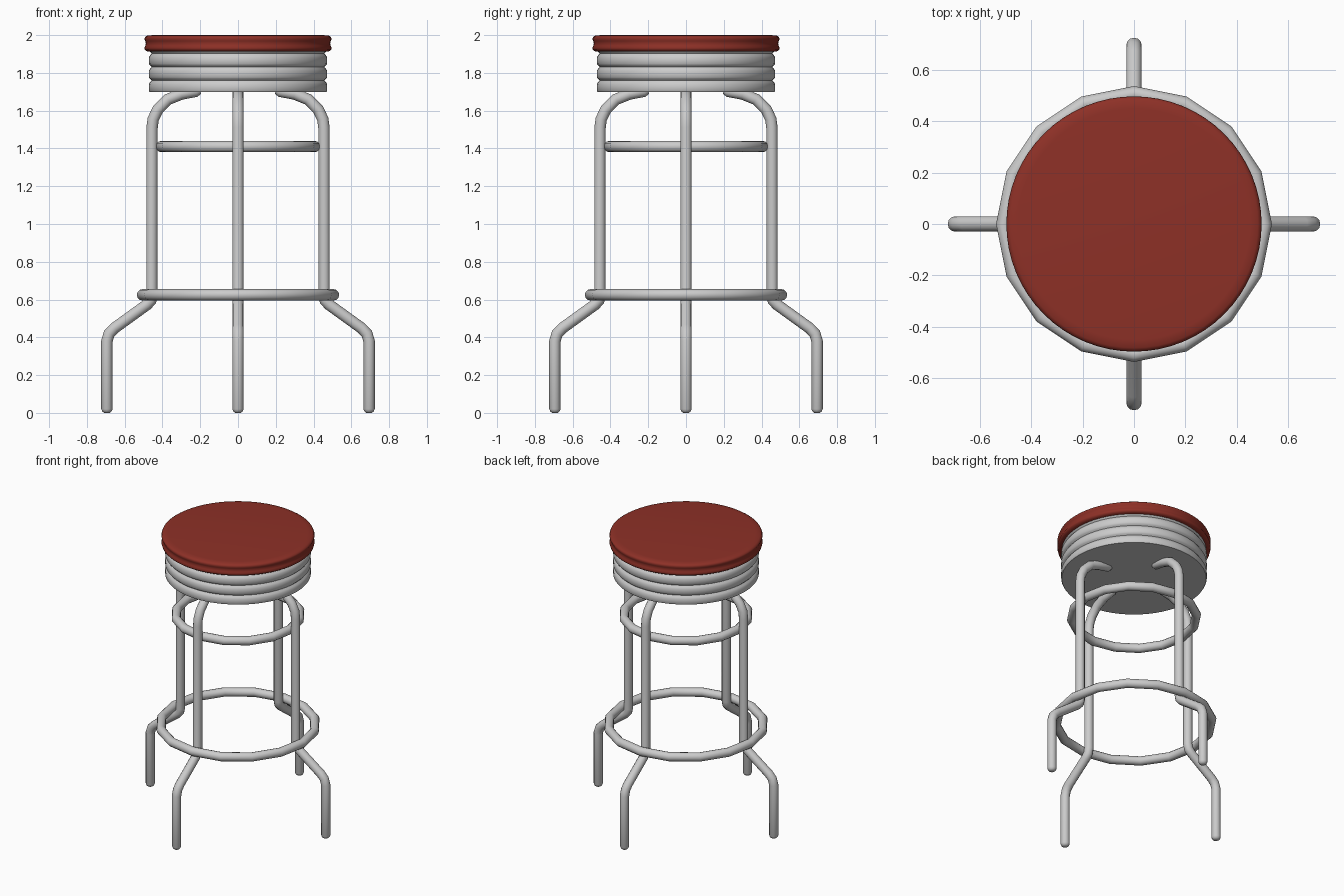
import bpy, bmesh, math
from mathutils import Vector

if "Cube" in bpy.data.objects:
    bpy.data.objects.remove(bpy.data.objects["Cube"])


def material(name, rgb):
    m = bpy.data.materials.new(name)
    m.diffuse_color = (*rgb, 1)
    m.use_nodes = True
    m.node_tree.nodes["Principled BSDF"].inputs["Base Color"].default_value = m.diffuse_color
    return m


RED = material("red vinyl", (0.27, 0.03, 0.02))
METAL = material("brushed metal", (0.6, 0.6, 0.6))


def finish(name, bm, mat, angle):
    bmesh.ops.recalc_face_normals(bm, faces=bm.faces)
    me = bpy.data.meshes.new(name)
    bm.to_mesh(me)
    bm.free()
    ob = bpy.data.objects.new(name, me)
    bpy.context.collection.objects.link(ob)
    me.materials.append(mat)
    bpy.ops.object.select_all(action='DESELECT')
    ob.select_set(True)
    bpy.context.view_layer.objects.active = ob
    bpy.ops.object.shade_smooth_by_angle(angle=math.radians(angle))
    return ob


def skin(bm, rings, closed=False):
    """Bridge rings of vertices; cap the ends unless closed."""
    n = len(rings[0])
    pairs = list(zip(rings, rings[1:])) + ([(rings[-1], rings[0])] if closed else [])
    for a, b in pairs:
        for i in range(n):
            j = (i + 1) % n
            bm.faces.new((a[i], a[j], b[j], b[i]))
    if not closed:
        bm.faces.new(rings[0])
        bm.faces.new(rings[-1])


def lathe(name, profile, mat, angle, sides=64):
    bm = bmesh.new()
    rings = [[bm.verts.new((r * math.cos(t), r * math.sin(t), z))
              for t in (2 * math.pi * i / sides for i in range(sides))]
             for r, z in profile]
    skin(bm, rings)
    return finish(name, bm, mat, angle)


def hoop(name, radius, z, tube=0.03, sides=16, around=12):
    bm = bmesh.new()
    rings = []
    for i in range(sides):
        t = 2 * math.pi * i / sides
        rings.append([bm.verts.new(((radius + tube * math.cos(a)) * math.cos(t),
                                    (radius + tube * math.cos(a)) * math.sin(t),
                                    z + tube * math.sin(a)))
                      for a in (2 * math.pi * k / around for k in range(around))])
    skin(bm, rings, closed=True)
    return finish(name, bm, METAL, 50)


def leg(name, turn, path, around=12):
    """Tube along (out, height, radius) points, turned about z."""
    bm = bmesh.new()
    pts = [Vector((p[0], 0, p[1])) for p in path]
    rings = []
    for i, p in enumerate(pts):
        d_in = (p - pts[max(i - 1, 0)]).normalized()
        d_out = (pts[min(i + 1, len(pts) - 1)] - p).normalized()
        d = (d_in + d_out).normalized()
        side = Vector((d.z, 0, -d.x))
        miter = 1 / max(0.5, d.dot(d_out if d_out.length else d_in))
        r = path[i][2]
        rings.append([bm.verts.new(p + side * (r * miter * math.cos(a))
                                   + Vector((0, r * math.sin(a), 0)))
                      for a in (2 * math.pi * k / around for k in range(around))])
    skin(bm, rings)
    ob = finish(name, bm, METAL, 50)
    ob.rotation_euler.z = turn


# Cushion with piped top and bottom edges
lathe("seat_cushion", [(0.44, 1.912), (0.482, 1.914), (0.493, 1.922), (0.496, 1.932),
                       (0.491, 1.943), (0.488, 1.956), (0.491, 1.969), (0.496, 1.98),
                       (0.492, 1.99), (0.481, 1.997), (0.45, 2.0)], RED, 60)

# Ribbed metal band below the cushion: three rounded ribs
band = [(0.468, 1.70)]
for k in range(3):
    z0 = 1.70 + k * 0.071
    band += [(0.472, z0 + 0.006), (0.472, z0 + 0.04), (0.466, z0 + 0.05),
             (0.457, z0 + 0.061), (0.466, z0 + 0.069)]
band.append((0.468, 1.915))
lathe("seat_band", band, METAL, 50)

# Four bent legs
R = 0.03
path = [(0.20, 1.708, 0.018), (0.22, 1.703, R), (0.30, 1.688, R), (0.37, 1.66, R),
        (0.425, 1.605, R), (0.449, 1.555, R), (0.455, 1.51, R), (0.455, 0.625, R),
        (0.462, 0.595, R), (0.482, 0.573, R), (0.655, 0.448, R), (0.682, 0.42, R),
        (0.694, 0.38, R), (0.694, 0.02, R), (0.694, 0.007, 0.024), (0.694, 0.0, 0.014)]
for i, side in enumerate(("right", "back", "left", "front")):
    leg(side + "_leg", i * math.pi / 2, path)

# Brace ring inside the legs, footrest ring outside
hoop("upper_ring", 0.406, 1.41)
hoop("footrest_ring", 0.506, 0.625)
